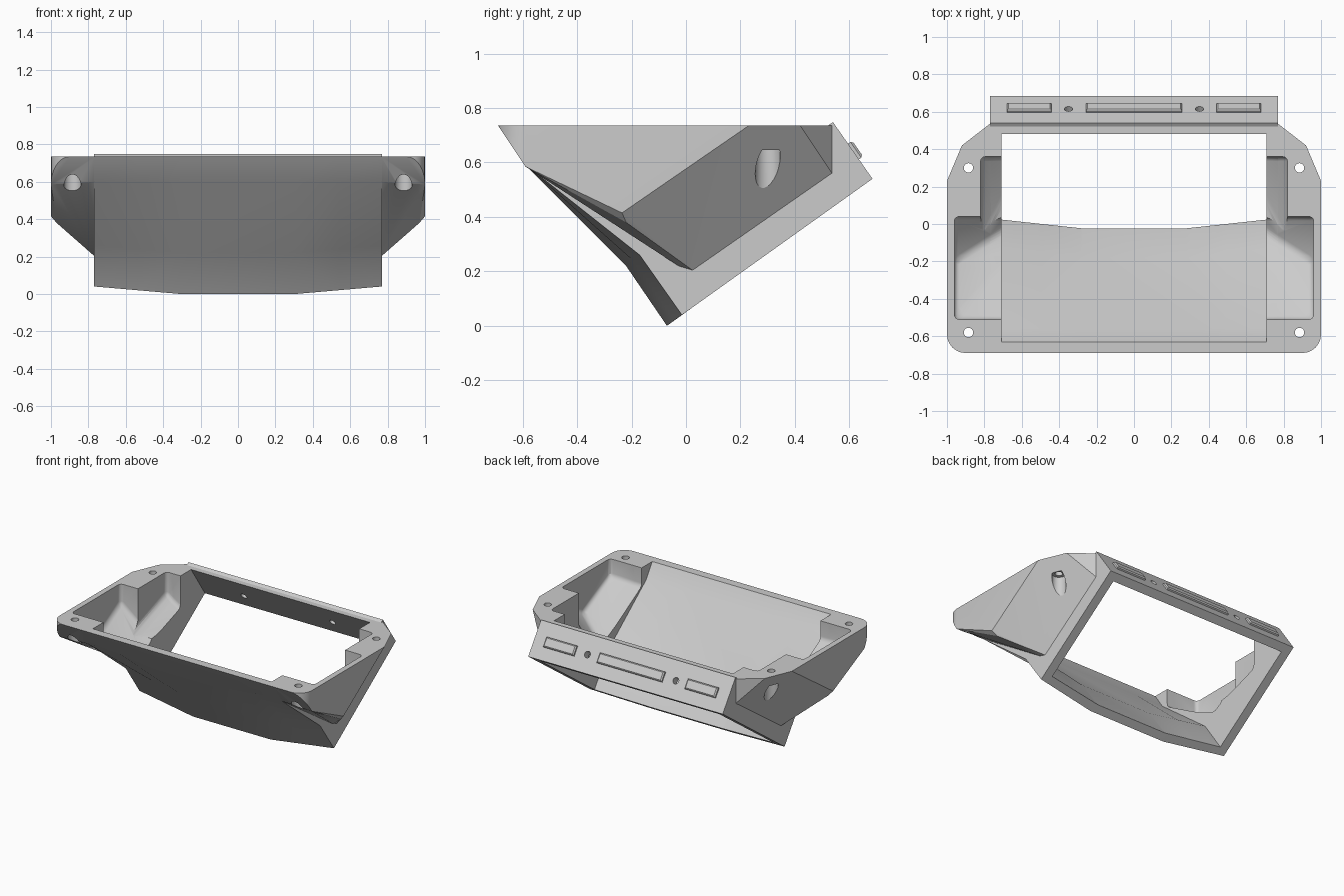
import bpy, bmesh, math
from mathutils import Vector, Matrix

cube = bpy.data.objects.get("Cube")
if cube:
    bpy.data.objects.remove(cube)

SHADE = (0.6, 0.6, 0.6, 1)
grey = bpy.data.materials.new("plain_grey")
grey.use_nodes = True
grey.diffuse_color = SHADE
grey.node_tree.nodes["Principled BSDF"].inputs["Base Color"].default_value = SHADE

TOP = 0.735


def finish(name, bm):
    bm.normal_update()
    bmesh.ops.recalc_face_normals(bm, faces=bm.faces[:])
    mesh = bpy.data.meshes.new(name)
    bm.to_mesh(mesh)
    bm.free()
    mesh.materials.append(grey)
    ob = bpy.data.objects.new(name, mesh)
    bpy.context.collection.objects.link(ob)
    return ob


def hull(name, points, side=1, bevel=0):
    bm = bmesh.new()
    for x, y, z in points:
        bm.verts.new((x * side, y, z))
    bmesh.ops.remove_doubles(bm, verts=bm.verts[:], dist=0.0005)
    bmesh.ops.convex_hull(bm, input=bm.verts[:])
    loose = [v for v in bm.verts if not v.link_faces]
    bmesh.ops.delete(bm, geom=loose, context="VERTS")
    if bevel:
        bmesh.ops.dissolve_limit(bm, angle_limit=0.03, verts=bm.verts[:], edges=bm.edges[:])
        bmesh.ops.bevel(bm, geom=bm.edges[:], offset=bevel, segments=4,
                        profile=0.5, affect="EDGES", clamp_overlap=True)
        bmesh.ops.triangulate(bm, faces=bm.faces[:])
    return finish(name, bm)


def loft(name, sections):
    """Skin equal-length (y, z) profiles placed along x, ordered by x."""
    bm = bmesh.new()
    rings = [[bm.verts.new((x, y, z)) for y, z in prof] for x, prof in sections]
    n = len(rings[0])
    for a, b in zip(rings, rings[1:]):
        for i in range(n):
            j = (i + 1) % n
            bm.faces.new((a[i], a[j], b[j], b[i]))
    bm.faces.new(rings[0][::-1])
    bm.faces.new(rings[-1])
    bm.normal_update()
    warped = [f for f in bm.faces if len(f.verts) == 4]
    bmesh.ops.triangulate(bm, faces=warped)
    return finish(name, bm)


def cylinder(name, start, end, radius):
    start, end = Vector(start), Vector(end)
    axis = end - start
    m = Matrix.Translation((start + end) / 2) @ axis.to_track_quat("Z", "Y").to_matrix().to_4x4()
    bm = bmesh.new()
    bmesh.ops.create_cone(bm, cap_ends=True, segments=24, radius1=radius,
                          radius2=radius, depth=axis.length, matrix=m)
    return finish(name, bm)


def cut(cutter, *targets):
    for target in targets:
        mod = target.modifiers.new("cut", "BOOLEAN")
        mod.operation, mod.solver, mod.object = "DIFFERENCE", "EXACT", cutter
        bpy.context.view_layer.objects.active = target
        bpy.ops.object.modifier_apply(modifier=mod.name)
    bpy.data.objects.remove(cutter)


# Central shroud: the front wall bows forward in the middle
def outer(bow):
    return [(-0.69, TOP), (-0.6, 0.6), (-0.17 - 0.05 * bow, 0.26 - 0.04 * bow),
            (-0.015 - 0.055 * bow, 0.04 - 0.04 * bow), (0.685, 0.54),
            (0.54, 0.748), (0.52, TOP)]


def inner(bow):
    return [(-0.63, 0.85), (-0.63, TOP), (-0.56, 0.63),
            (-0.13 - 0.05 * bow, 0.29 - 0.04 * bow),
            (0.025 - 0.045 * bow, 0.065 - 0.035 * bow),
            (0.07 - 0.05 * bow, 0.005 - 0.03 * bow),
            (0.668, 0.46), (0.48, TOP), (0.48, 0.85)]


def bowed(profile, width):
    bows = [(-1, 0), (-0.7, 0.5), (-0.4, 1), (0.4, 1), (0.7, 0.5), (1, 0)]
    return [(width * k, profile(b)) for k, b in bows]


shroud = loft("shroud", bowed(outer, 0.77))
cut(loft("cavity", bowed(inner, 0.708)), shroud)

# Wing outline: rounded front corner, slanted rear underside
arc = [(0.9 + 0.1 * math.sin(a), -0.59 - 0.1 * math.cos(a))
       for a in [math.radians(15 * i) for i in range(7)]]
wing_points = [(x, y, TOP) for x, y in arc]
wing_points += [(x, y, TOP - 1.5 * (y + 0.69)) for x, y in arc]
wing_points += [(0.765, -0.69, TOP), (0.765, -0.6, 0.6), (1, 0.23, TOP), (0.92, 0.42, TOP),
                (0.765, 0.54, TOP), (0.765, 0.54, 0.555), (1, -0.235, 0.415),
                (0.97, -0.22, 0.38), (0.765, -0.05, 0.265), (0.765, -0.02, 0.215),
                (0.765, 0.03, 0.2)]

# Stepped pocket sunk into each wing and through the shroud wall
deep = [(x, y, 0.9) for x in (0.58, 0.96) for y in (-0.51, 0.04)]
deep += [(0.96, -0.51, 0.61), (0.96, -0.2, 0.46), (0.96, 0.04, 0.6),
         (0.58, -0.51, 0.6), (0.58, -0.08, 0.35), (0.58, 0.04, 0.3)]
shallow = [(x, y, 0.9) for x in (0.58, 0.82) for y in (-0.1, 0.36)]
shallow += [(0.82, 0.36, 0.58), (0.82, -0.1, 0.42),
            (0.58, 0.36, 0.42), (0.58, -0.1, 0.36)]

parts = [shroud]
for side, label in ((-1, "right"), (1, "left")):
    wing = hull(label + "_wing", wing_points, side)
    parts.append(wing)
    cut(hull("deep_pocket", deep, side, 0.025), wing, shroud)
    cut(hull("shallow_pocket", shallow, side, 0.025), wing, shroud)
    # Counterbored mounting holes
    x = 0.885 * side
    for y in (-0.58, 0.3):
        cut(cylinder("hole", (x, y, 0.5), (x, y, 0.9), 0.025), wing)
        cut(cylinder("counterbore", (x, y, 0), (x, y, 0.645), 0.046), wing)

# Screw holes through the rear wall
normal = Vector((0, 0.82, 0.572))
along = Vector((0, 0.572, -0.82))
centre = Vector((0, 0.615, 0.64))
for side in (-1, 1):
    p = centre + Vector((0.35 * side, 0, 0))
    cut(cylinder("screw_hole", p - normal * 0.15, p + normal * 0.1, 0.022), shroud)

# Raised pads with chamfered rims on the rear wall
for name, x, half in (("right_pad", -0.56, 0.12), ("middle_pad", 0, 0.257), ("left_pad", 0.56, 0.12)):
    points = []
    for depth, inset in ((-0.01, 0), (0.011, 0), (0.019, 0.008)):
        for i in (-1, 1):
            for j in (-1, 1):
                points.append(centre + Vector((x + i * (half - inset), 0, 0))
                              + along * j * (0.035 - inset) + normal * depth)
    parts.append(hull(name, points))

# Smooth the rounded areas, keep hard edges
bpy.ops.object.select_all(action="DESELECT")
for ob in parts:
    ob.select_set(True)
bpy.context.view_layer.objects.active = shroud
bpy.ops.object.shade_smooth_by_angle(angle=math.radians(25))
